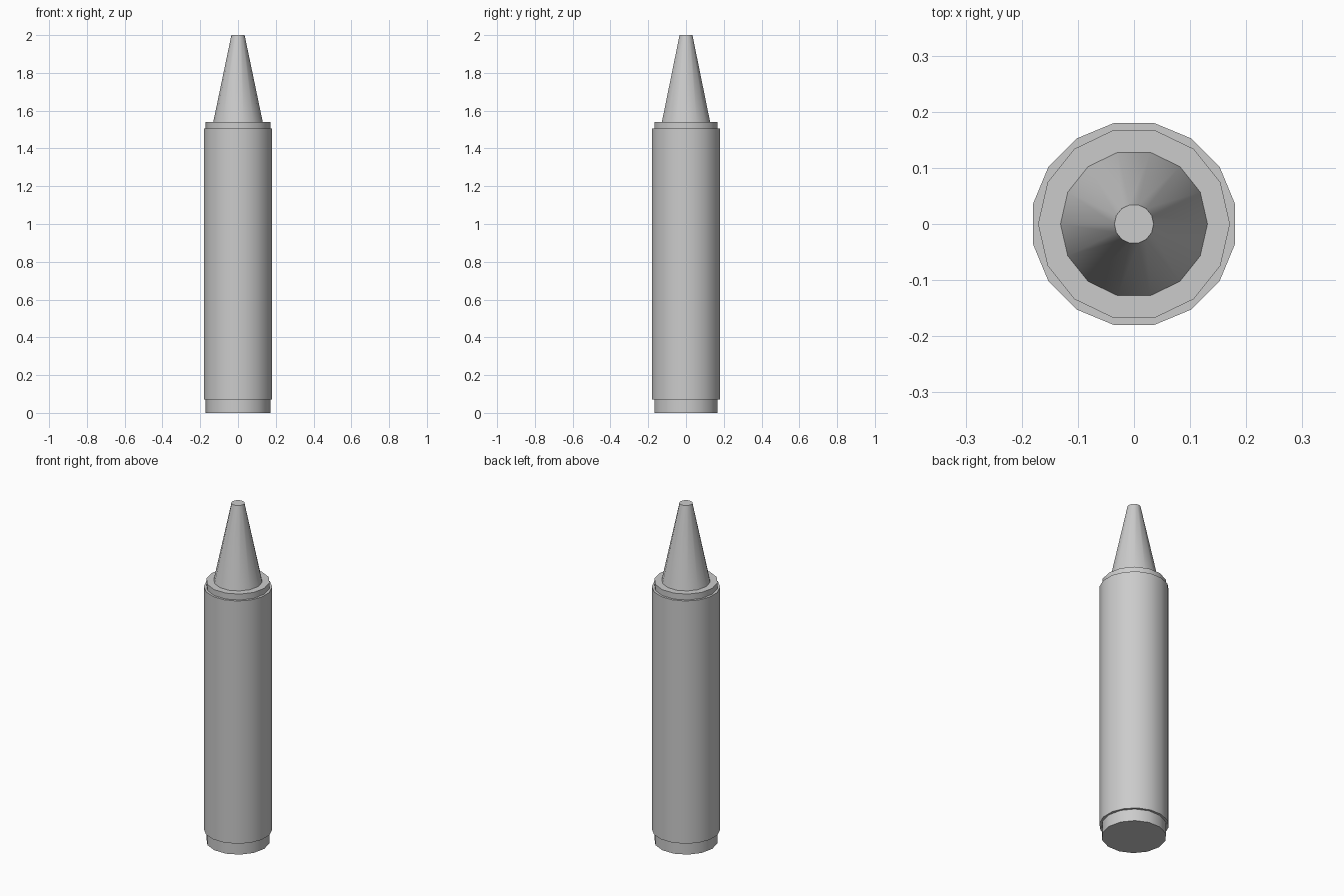
import bpy, bmesh, math

if "Cube" in bpy.data.objects:
    bpy.data.objects.remove(bpy.data.objects["Cube"])


def lathe(name, profile, sides, offset=0.0):
    """Closed solid of revolution from (radius, z) points, bottom to top."""
    bm = bmesh.new()
    rings = []
    for r, z in profile:
        angles = [math.tau * (i + offset) / sides for i in range(sides)]
        rings.append([bm.verts.new((r * math.cos(a), r * math.sin(a), z)) for a in angles])
    for low, high in zip(rings, rings[1:]):
        for i in range(sides):
            j = (i + 1) % sides
            bm.faces.new((low[i], low[j], high[j], high[i]))
    bm.faces.new(rings[0][::-1])
    bm.faces.new(rings[-1])
    mesh = bpy.data.meshes.new(name)
    bm.to_mesh(mesh)
    bm.free()
    obj = bpy.data.objects.new(name, mesh)
    bpy.context.collection.objects.link(obj)
    bpy.ops.object.select_all(action='DESELECT')
    obj.select_set(True)
    bpy.context.view_layer.objects.active = obj
    bpy.ops.object.shade_smooth_by_angle(angle=math.radians(30))
    return obj


# Wax stick: straight shaft, shoulder and tapered blunt tip
lathe("wax_stick", [(0.171, 0), (0.171, 1.54), (0.131, 1.54), (0.035, 2.0)], 14)

# Paper wrapper around the shaft, flats facing the axes
lathe("paper_wrapper", [(0.1835, 0.07), (0.1835, 1.505)], 16, offset=0.5)
